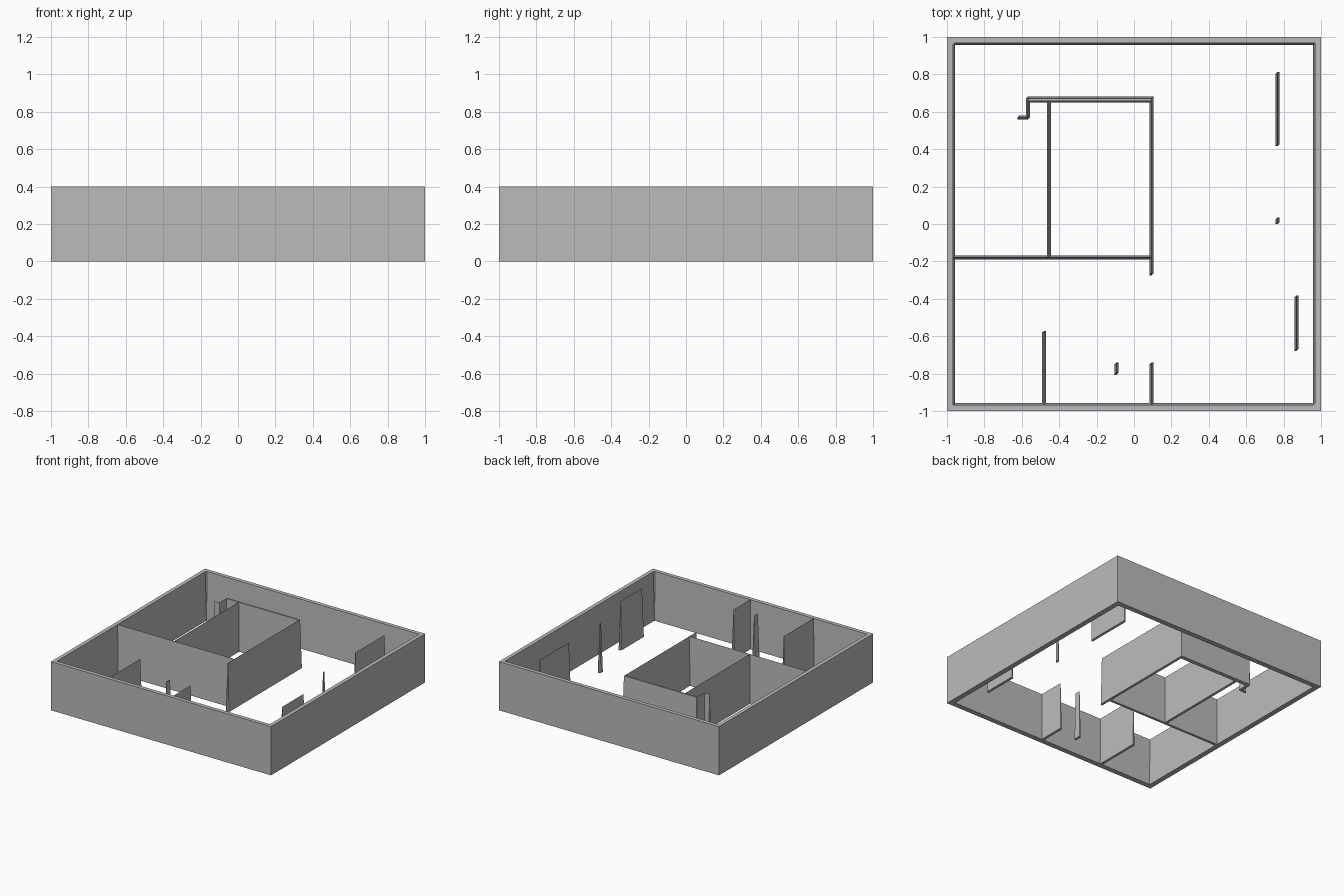
import bpy, bmesh

if "Cube" in bpy.data.objects:
    bpy.data.objects.remove(bpy.data.objects["Cube"])

HEIGHT = 0.4
STEP = 0.0107      # how far each sloped side spreads at the foot
INNER = 0.968      # inner edge of the outer wall's top

grey = bpy.data.materials.new("wall grey")
grey.use_nodes = True
grey.diffuse_color = (0.5, 0.5, 0.5, 1)
grey.node_tree.nodes["Principled BSDF"].inputs["Base Color"].default_value = (0.5, 0.5, 0.5, 1)


def finish(name, bm):
    bmesh.ops.remove_doubles(bm, verts=bm.verts, dist=0.00001)
    bmesh.ops.recalc_face_normals(bm, faces=bm.faces)
    mesh = bpy.data.meshes.new(name)
    bm.to_mesh(mesh)
    bm.free()
    mesh.materials.append(grey)
    bpy.context.collection.objects.link(bpy.data.objects.new(name, mesh))


def loop(bm, points, z):
    return [bm.verts.new((x, y, z)) for x, y in points]


def bridge(bm, a, b):
    for i in range(len(a)):
        j = (i + 1) % len(a)
        bm.faces.new((a[i], a[j], b[j], b[i]))


def ridge_wall(name, x0, y0, x1, y1):
    """Wall with a narrow top and a wider foot, two foot corners clipped."""
    s = STEP
    bm = bmesh.new()
    foot = loop(bm, [(x0 - s, y0 - s), (x1, y0 - s), (x1 + s, y0),
                     (x1 + s, y1 + s), (x0, y1 + s), (x0 - s, y1)], 0)
    # Tiny width keeps the crest a clean face
    e = 0.0006
    x0, y0, x1, y1 = x0 - e, y0 - e, x1 + e, y1 + e
    top = loop(bm, [(x0, y0), (x1, y0), (x1, y0), (x1, y1), (x0, y1), (x0, y1)], HEIGHT)
    bridge(bm, foot, top)
    bm.faces.new(foot)
    bm.faces.new((top[0], top[1], top[3], top[4]))
    finish(name, bm)


# Outer wall: upright outside, sloped inside, two clipped inner corners
def corners(size, clip):
    return [(-size, -size), (size - clip, -size), (size, clip - size),
            (size, size), (clip - size, size), (-size, size - clip)]


bm = bmesh.new()
rings = [loop(bm, corners(1, 0), 0), loop(bm, corners(1, 0), HEIGHT),
         loop(bm, corners(INNER, STEP), HEIGHT), loop(bm, corners(INNER - STEP, 0), 0)]
for k in range(4):
    bridge(bm, rings[k], rings[(k + 1) % 4])
# Merge the doubled corner points and drop collapsed faces
bmesh.ops.remove_doubles(bm, verts=bm.verts, dist=0.00001)
finish("outer_wall", bm)

# Inner walls: crest from (x0, y0) to (x1, y1)
IN = INNER + 0.005
walls = {
    "room_front_wall": (-IN, -0.179, 0.093, -0.179),
    "room_divider": (-0.455, -0.179, -0.455, 0.66),
    "room_right_wall": (0.093, -0.265, 0.093, 0.671),
    "room_back_wall": (-0.567, 0.659, 0.093, 0.671),
    "corner_return": (-0.567, 0.57, -0.567, 0.671),
    "corner_foot": (-0.613, 0.57, -0.567, 0.57),
    "front_partition_left": (-0.482, -IN, -0.482, -0.582),
    "front_partition_right": (0.093, -IN, 0.093, -0.75),
    "front_post": (-0.094, -0.796, -0.094, -0.75),
    "side_panel_back": (0.767, 0.427, 0.767, 0.803),
    "side_post": (0.767, 0.01, 0.767, 0.024),
    "side_panel_front": (0.869, -0.668, 0.869, -0.392),
}
for name, crest in walls.items():
    ridge_wall(name, *crest)
